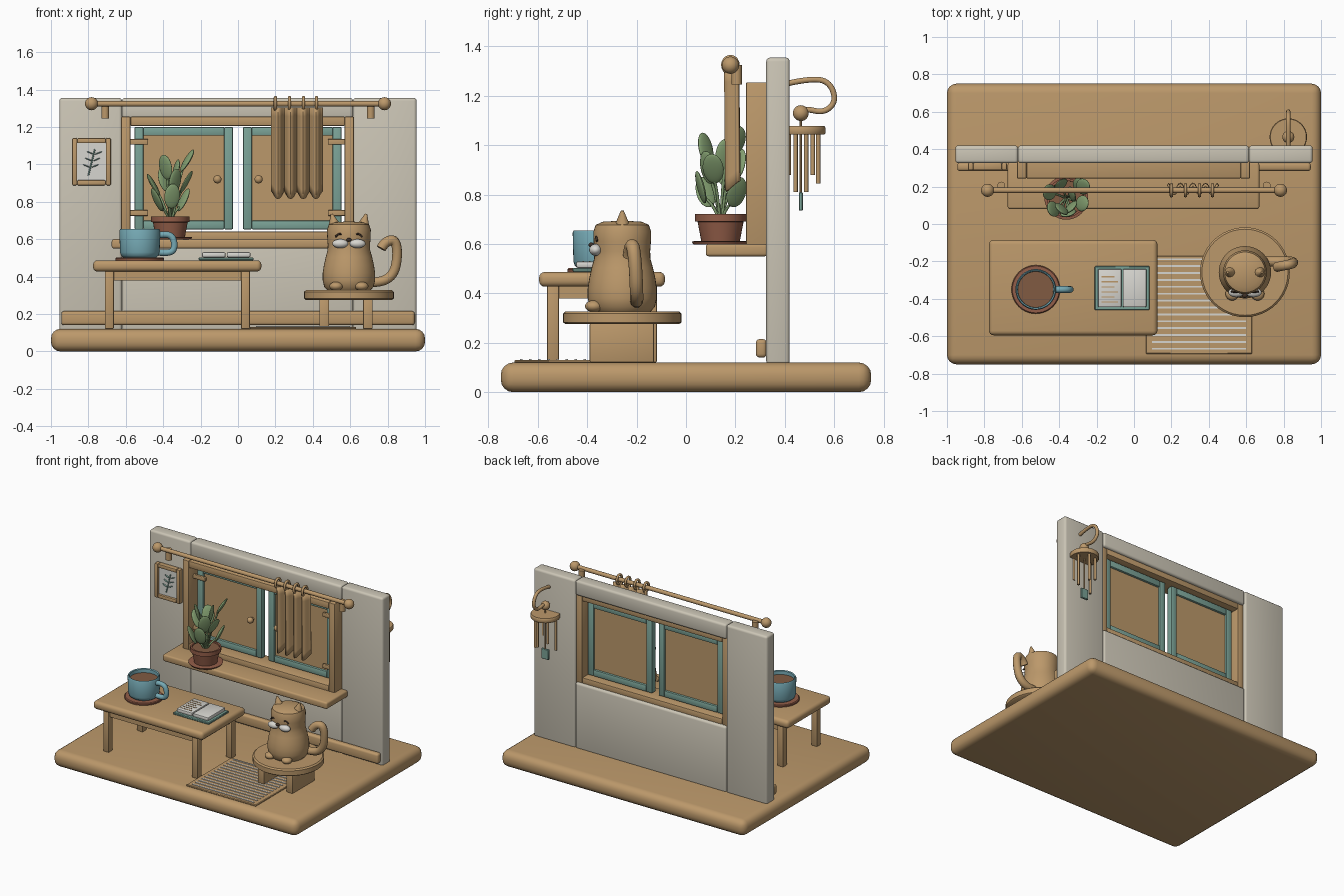
import bpy, bmesh, math
from mathutils import Vector, Matrix

if "Cube" in bpy.data.objects:
    bpy.data.objects.remove(bpy.data.objects["Cube"])


def colour(name, r, g, b):
    m = bpy.data.materials.new(name)
    m.diffuse_color = (r, g, b, 1)
    m.use_nodes = True
    m.node_tree.nodes["Principled BSDF"].inputs["Base Color"].default_value = m.diffuse_color
    return m


WOOD = colour("warm wood", .50, .315, .145)
WALL = colour("plaster", .60, .56, .465)
TEAL = colour("sash teal", .195, .36, .305)
BLUE = colour("mug blue", .18, .40, .46)
CLAY = colour("terracotta", .29, .11, .065)
BROWN = colour("coffee brown", .22, .105, .055)
LEAF = colour("leaf green", .23, .35, .165)
PALE = colour("pale white", .68, .67, .63)
DARK = colour("dark brown", .05, .03, .02)


def finish(name, bm, mat, smooth=True):
    bmesh.ops.recalc_face_normals(bm, faces=bm.faces)
    me = bpy.data.meshes.new(name)
    bm.to_mesh(me)
    bm.free()
    me.materials.append(mat)
    if smooth:
        me.shade_smooth()
        me.set_sharp_from_angle(angle=math.radians(40))
    ob = bpy.data.objects.new(name, me)
    bpy.context.collection.objects.link(ob)
    return ob


def boxes(name, spans, mat, bevel=0, seg=3):
    """Boxes given as (x0, x1, y0, y1, z0, z1), joined in one object."""
    bm = bmesh.new()
    for x0, x1, y0, y1, z0, z1 in spans:
        mx = Matrix.Translation(((x0 + x1) / 2, (y0 + y1) / 2, (z0 + z1) / 2)) @ Matrix.Diagonal((x1 - x0, y1 - y0, z1 - z0, 1))
        bmesh.ops.create_cube(bm, size=1, matrix=mx)
    if bevel:
        bmesh.ops.bevel(bm, geom=bm.edges[:], offset=bevel, segments=seg, profile=.5, affect='EDGES')
    return finish(name, bm, mat)


def frame(name, x0, x1, y0, y1, z0, z1, w, mat, bevel=.006):
    return boxes(name, [(x0, x0 + w, y0, y1, z0, z1), (x1 - w, x1, y0, y1, z0, z1),
                        (x0 + w, x1 - w, y0, y1, z0, z0 + w), (x0 + w, x1 - w, y0, y1, z1 - w, z1)], mat, bevel, 2)


def rod(name, a, b, r, mat, r2=None, sides=24):
    a, b = Vector(a), Vector(b)
    bm = bmesh.new()
    mx = Matrix.Translation((a + b) / 2) @ (b - a).to_track_quat('Z', 'Y').to_matrix().to_4x4()
    bmesh.ops.create_cone(bm, cap_ends=True, segments=sides, radius1=r, radius2=r if r2 is None else r2,
                          depth=(b - a).length, matrix=mx)
    return finish(name, bm, mat)


def ball(name, c, size, mat, axis=(0, 0, 1)):
    bm = bmesh.new()
    mx = Matrix.Translation(c) @ Vector(axis).to_track_quat('Z', 'Y').to_matrix().to_4x4() @ Matrix.Diagonal((*size, 1))
    bmesh.ops.create_uvsphere(bm, u_segments=24, v_segments=14, radius=1, matrix=mx)
    return finish(name, bm, mat)


def lathe(name, c, profile, mat, sides=40):
    bm = bmesh.new()
    vs = [bm.verts.new((c[0] + r, c[1], z)) for r, z in profile]
    es = [bm.edges.new(p) for p in zip(vs, vs[1:])]
    bmesh.ops.spin(bm, geom=vs + es, cent=(c[0], c[1], 0), axis=(0, 0, 1), angle=math.tau, steps=sides)
    bmesh.ops.remove_doubles(bm, verts=bm.verts, dist=.0005)
    return finish(name, bm, mat)


def tube(name, pts, r, mat):
    cu = bpy.data.curves.new(name, 'CURVE')
    cu.dimensions, cu.bevel_depth, cu.bevel_resolution, cu.use_fill_caps = '3D', r, 3, True
    sp = cu.splines.new('NURBS')
    sp.points.add(len(pts) - 1)
    for p, q in zip(sp.points, pts):
        p.co = (*q, 1)
    sp.order_u, sp.use_endpoint_u, sp.resolution_u = 3, True, 6
    tmp = bpy.data.objects.new(name + "_path", cu)
    bpy.context.collection.objects.link(tmp)
    bm = bmesh.new()
    bm.from_mesh(tmp.evaluated_get(bpy.context.evaluated_depsgraph_get()).to_mesh())
    bpy.data.objects.remove(tmp)
    return finish(name, bm, mat)


# base, wall panels around the opening, skirting
boxes("base", [(-1, 1, -.75, .75, 0, .12)], WOOD, .05, 4)
boxes("wall", [(-.955, -.62, .325, .42, .11, 1.355), (.615, .955, .325, .42, .11, 1.355),
               (-.62, .615, .325, .42, .11, .60), (-.62, .615, .325, .42, 1.245, 1.355)], WALL, .016)
boxes("skirting", [(-.945, .945, .283, .327, .14, .215)], WOOD, .015)

# window frame, sill, two sashes with hinges and knobs
frame("window_frame", -.625, .62, .243, .40, .59, 1.255, .05, WOOD)
boxes("window_sill", [(-.675, .67, .08, .33, .55, .60)], WOOD, .012)
for s, side in ((-1, "left"), (1, "right")):
    x0, x1 = sorted((s * .027, s * .553))
    frame(side + "_sash", x0, x1, .315, .36, .652, 1.20, .047, TEAL)
    boxes(side + "_pane", [(x0 + .04, x1 - .04, .332, .344, .69, 1.16)], WOOD)
    h0, h1 = sorted((s * .48, s * .58))
    boxes(side + "_hinges", [(h0, h1, .298, .318, z - .015, z + .015) for z in (.74, 1.12)], WOOD, .005)
    rod(side + "_knob_stem", (s * .11, .335, .92), (s * .11, .30, .92), .01, WOOD)
    ball(side + "_knob", (s * .11, .30, .92), (.022, .022, .022), WOOD)
    # curtain rod ends
    ball(side + "_finial", (s * .783, .18, 1.324), (.035, .035, .035), WOOD)
    rod(side + "_bracket", (s * .71, .205, 1.245), (s * .71, .205, 1.325), .021, WOOD)
rod("curtain_rod", (-.78, .18, 1.324), (.78, .18, 1.324), .015, WOOD)

# curtain with folds and rings
bm = bmesh.new()
rows = []
for j in range(11):
    t = j / 10
    row = []
    for i in range(49):
        u = i / 48
        w = math.cos(u * 4 * math.tau)
        bottom = .835 + .02 * w
        row.append(bm.verts.new((.18 + .27 * u, .185 + .005 * t + .024 * w, 1.305 + (bottom - 1.305) * t)))
    rows.append(row)
for a, b in zip(rows, rows[1:]):
    for i in range(48):
        bm.faces.new((a[i], a[i + 1], b[i + 1], b[i]))
curtain = finish("curtain", bm, WOOD)
sol = curtain.modifiers.new("thickness", 'SOLIDIFY')
sol.thickness, sol.offset = .014, 0
for x in (.20, .275, .35, .42):
    ring = [(x, .18 + .03 * math.cos(k * math.tau / 12), 1.325 + .033 * math.sin(k * math.tau / 12)) for k in range(13)]
    tube("curtain_ring", ring, .009, WOOD)

# framed leaf picture
frame("picture_frame", -.887, -.68, .288, .327, .888, 1.14, .027, WOOD)
boxes("picture_paper", [(-.865, -.70, .305, .327, .91, 1.12)], PALE)
tube("picture_stem", [(-.80, .303, .94), (-.785, .303, 1.0), (-.765, .303, 1.08)], .004, TEAL)
for k in range(3):
    for s in (-1, 1):
        x, z = -.787 + k * .01, .985 + k * .035
        ball("picture_leaf", (x + s * .022, .303, z + .006), (.009, .003, .02), TEAL, (s, 0, .4))

# table
boxes("table_top", [(-.775, .125, -.595, -.085, .427, .487)], WOOD, .024, 4)
legs = [(x, x + .048, y, y + .048, .12, .44) for x in (-.712, .016) for y in (-.562, -.166)]
boxes("table_legs", legs, WOOD, .006, 2)
boxes("table_apron", [(-.67, .02, y, y + .025, .38, .435) for y in (-.548, -.155)]
      + [(x, x + .025, -.52, -.16, .38, .435) for x in (-.70, .028)], WOOD)

# mug on a coaster
M = (-.525, -.35)
lathe("coaster", M, [(0, .48), (.125, .48), (.13, .487), (.13, .497), (.125, .502), (0, .502)], CLAY)
lathe("mug", M, [(0, .50), (.085, .50), (.10, .512), (.106, .53), (.109, .645), (.104, .655), (.097, .65),
                 (.093, .53), (0, .52)], BLUE)
lathe("coffee", M, [(0, .625), (.096, .625), (.096, .615), (0, .615)], BROWN)
tube("mug_handle", [(-.43, -.35, .62), (-.36, -.35, .635), (-.335, -.35, .57), (-.355, -.35, .52), (-.43, -.35, .53)], .018, BLUE)

# open book
boxes("book_cover", [(-.21, .083, -.46, -.225, .487, .503)], TEAL, .004, 1)
boxes("book_pages", [(-.193, -.066, -.445, -.24, .503, .53), (-.060, .067, -.445, -.24, .503, .53)], PALE, .008, 2)
boxes("book_lines", [(-.175, -.085 - .02 * (k % 2), -.42 + k * .027, -.414 + k * .027, .529, .532) for k in range(6)], WOOD)

# striped rug
boxes("rug", [(.063, .632, -.695, -.17, .118, .131)], WOOD, .004, 1)
boxes("rug_stripes", [(.095, .60, y, y + .01, .13, .135) for y in (-.672 + k * .0368 for k in range(14))], PALE)

# stool
S = (.593, -.258)
lathe("stool_seat", S, [(0, .275), (.23, .275), (.24, .283), (.24, .318), (.23, .327), (0, .327)], WOOD, 48)
boxes("stool_legs", [(x, x + .052, -.39, -.13, .12, .28) for x in (.435, .668)], WOOD, .006, 2)

# cat: body, ears, paws, tail, face
C = (.593, -.258)
lathe("cat_body", C, [(0, .325), (.115, .327), (.132, .345), (.14, .38), (.14, .42), (.134, .46), (.124, .505),
                      (.114, .54), (.113, .57), (.116, .61), (.117, .65), (.108, .677), (.08, .69), (0, .695)], WOOD)
for s, side in ((-1, "left"), (1, "right")):
    rod("cat_ear_" + side, (C[0] + s * .072, C[1], .65), (C[0] + s * .092, C[1], .735), .042, WOOD, .006, 12)
    ball("cat_paw_" + side, (C[0] + s * .068, C[1] - .115, .348), (.036, .036, .024), WOOD)
    ball("cat_cheek_" + side, (C[0] + s * .046, C[1] - .108, .576), (.043, .026, .024), PALE)
    eye = [(C[0] + s * .047 + d, C[1] - .108 + .004 * abs(d) / .02, .612 + h)
           for d, h in ((-.025, 0), (-.012, .016), (.012, .016), (.025, 0))]
    tube("cat_eye_" + side, eye, .005, DARK)
ball("cat_nose", (C[0], C[1] - .125, .596), (.014, .012, .01), DARK)
tube("cat_tail", [(.67, -.20, .37), (.76, -.20, .365), (.835, -.20, .41), (.855, -.205, .52), (.84, -.215, .60),
                  (.785, -.225, .585), (.765, -.23, .55)], .027, WOOD)

# potted plant
P = (-.362, .14)
lathe("pot_saucer", P, [(0, .598), (.11, .598), (.117, .61), (.105, .612), (0, .607)], CLAY)
lathe("pot", P, [(0, .605), (.077, .605), (.093, .69), (.104, .692), (.104, .722), (.092, .722), (.09, .70), (0, .70)], CLAY)
lathe("soil", P, [(0, .712), (.092, .712), (.092, .70), (0, .70)], BROWN)
for dx, dy, z in ((.09, .06, 1.02), (-.025, -.06, .985), (-.09, .03, .89), (-.07, -.06, .81), (.085, -.03, .905),
                  (.07, .065, .81), (.025, -.05, .91), (-.03, .07, .92), (.01, -.08, .83), (.03, .02, .96)):
    c = Vector((P[0] + dx, P[1] + dy, z))
    up = Vector((dx * 1.6, dy * .8, .25)).normalized()
    tube("plant_stem", [(P[0] + dx * .1, P[1] + dy * .1, .70), (P[0] + dx * .35, P[1] + dy * .35, (z + .7) / 2),
                        tuple(c - up * .04)], .006, LEAF)
    ball("plant_leaf", c, (.043, .012, .068), LEAF, up)

# wind chime behind the wall
W = (.825, .465)
tube("chime_hook", [(W[0], .41, 1.25), (W[0], .50, 1.27), (W[0], .58, 1.26), (W[0], .61, 1.18), (W[0], .56, 1.13),
                    (W[0], .48, 1.15), (W[0], .465, 1.13)], .012, WOOD)
ball("chime_bead", (*W, 1.13), (.032, .032, .032), WOOD)
rod("chime_cord", (*W, 1.13), (*W, .80), .005, WOOD, sides=8)
lathe("chime_disc", W, [(0, 1.043), (.096, 1.043), (.1, 1.05), (.1, 1.07), (.096, 1.077), (0, 1.077)], WOOD)
for k in range(6):
    a = k * math.tau / 6 + .3
    x, y = W[0] + .072 * math.cos(a), W[1] + .072 * math.sin(a)
    rod("chime_tube", (x, y, 1.05), (x, y, .81 + .035 * (k % 3)), .009, WOOD, sides=12)
boxes("chime_clapper", [(W[0] - .03, W[0] + .03, W[1] - .008, W[1] + .008, .735, .81)], TEAL, .003, 1)
